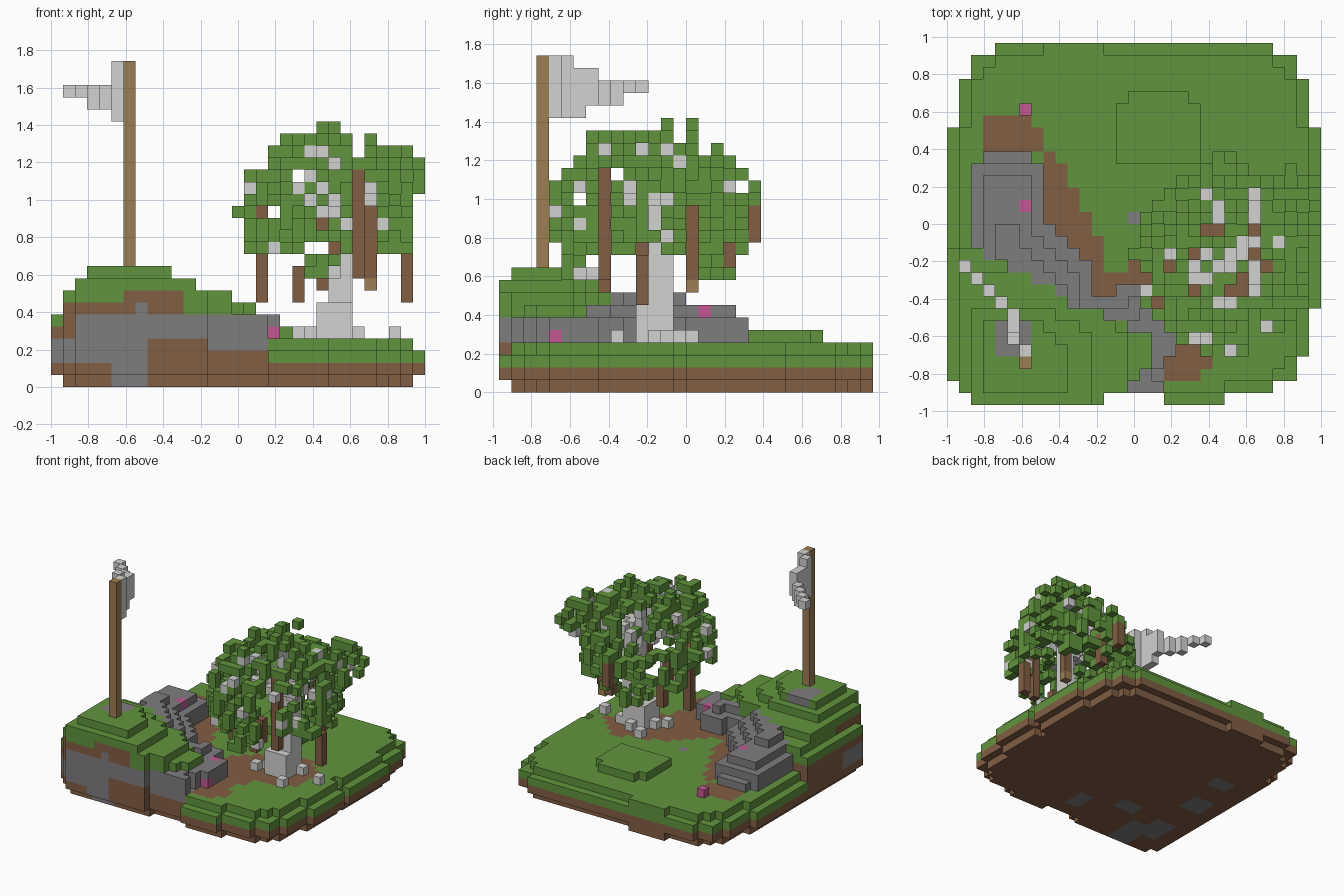
import bpy, math, random
from mathutils import Vector

V = 2 / 31          # block size
random.seed(11)
if "Cube" in bpy.data.objects:
    bpy.data.objects.remove(bpy.data.objects["Cube"], do_unlink=True)


def material(name, r, g, b):
    lin = [((c / 255 + 0.055) / 1.055) ** 2.4 for c in (r, g, b)] + [1]
    m = bpy.data.materials.new(name)
    m.use_nodes = True
    m.diffuse_color = lin
    bsdf = next(n for n in m.node_tree.nodes if n.type == 'BSDF_PRINCIPLED')
    bsdf.inputs["Base Color"].default_value = lin
    bsdf.inputs["Roughness"].default_value = 0.9
    return m


GRASS = material("grass_green", 97, 148, 61)
SOIL = material("soil_brown", 130, 94, 67)
ROCK = material("rock_grey", 127, 125, 127)
PALE = material("pale_grey", 210, 210, 208)
WOOD = material("pole_tan", 157, 126, 82)
PINK = material("flower_pink", 195, 88, 148)

DIRS = [Vector(d) for d in ((1, 0, 0), (-1, 0, 0), (0, 1, 0),
                            (0, -1, 0), (0, 0, 1), (0, 0, -1))]


def blocks(name, cells):
    """Turn {(i, j, k): material} into a mesh of the exposed block faces."""
    verts, faces, slots = {}, [], []
    mats = list(dict.fromkeys(cells.values()))
    for cell, mat in cells.items():
        mid = Vector(cell) + Vector((.5, .5, .5))
        for d in DIRS:
            if tuple(int(c) for c in Vector(cell) + d) in cells:
                continue
            u = Vector((d.y, d.z, d.x)) / 2
            w = d.cross(u)
            quad = []
            for a, b in ((-1, -1), (1, -1), (1, 1), (-1, 1)):
                p = mid + d / 2 + u * a + w * b
                quad.append(verts.setdefault(tuple(round(c) for c in p), len(verts)))
            faces.append(quad)
            slots.append(mats.index(mat))
    mesh = bpy.data.meshes.new(name)
    mesh.from_pydata([((i - 15.5) * V, (j - 15) * V, k * V) for i, j, k in verts], [], faces)
    for m in mats:
        mesh.materials.append(m)
    mesh.polygons.foreach_set("material_index", slots)
    ob = bpy.data.objects.new(name, mesh)
    bpy.context.collection.objects.link(ob)


def box(mat, i0, i1, j0, j1, k0, k1):
    return {(i, j, k): mat for i in range(i0, i1 + 1)
            for j in range(j0, j1 + 1) for k in range(k0, k1 + 1)}


def centre(i, j):
    return (i - 15) * V, (j - 14.5) * V


def cell_at(x, y, z):
    return math.floor(x / V + 15.5), math.floor(y / V + 15), math.floor(z / V)


def inside(x, y, poly):
    hit = False
    for (ax, ay), (bx, by) in zip(poly, poly[1:] + poly[:1]):
        if (ay > y) != (by > y) and x < (bx - ax) * (y - ay) / (by - ay) + ax:
            hit = not hit
    return hit


# Island outline: last row, first column, last column
outline = set()
row = 0
for last, lo, hi in ((0, 2, 12), (1, 1, 26), (3, 0, 28), (7, 0, 29), (13, 0, 30),
                     (14, 0, 29), (22, 0, 30), (26, 1, 29), (28, 2, 28), (29, 4, 26)):
    for j in range(row, last + 1):
        outline |= {(i, j) for i in range(lo, hi + 1)}
    row = last + 1
outline |= {(i, 0) for i in range(18, 23)}
core = {(i, j) for i, j in outline
        if all((i + a, j + b) in outline for a, b in ((1, 0), (-1, 0), (0, 1), (0, -1)))}
core |= {(i, 29) for i in range(8, 13)}

# Ground regions
ridge = [(-.87, .28), (-.78, .39), (-.58, .39), (-.48, .26), (-.48, .02), (-.36, -.08),
         (-.22, -.28), (-.2, -.4), (-.1, -.42), (-.06, -.33), (.08, -.33), (.1, -.45), (.22, -.52),
         (.22, -.7), (.1, -.8), (.16, -.9), (-.03, -.9), (.1, -.76), (.08, -.62),
         (-.1, -.5), (-.28, -.45), (-.55, -.28), (-.87, -.12)]
path = [(-.8, .58), (-.62, .58), (-.48, .47), (-.34, .2), (-.22, -.02), (-.16, -.1),
        (-.16, -.27), (-.05, -.24), (.06, -.12), (.2, 0), (.55, .12), (.8, -.05), (.74, -.3),
        (.42, -.42), (.35, -.58), (.43, -.66), (.35, -.84), (.1, -.84), (.14, -.7), (.1, -.4),
        (-.2, -.46), (-.5, 0), (-.5, .39), (-.8, .39)]


def hill_height(i, j):
    x, y = centre(i, j)
    r = math.hypot(max(0, x + .6), 1.3 * max(0, y + .72))
    h = next((h for lim, h in ((.24, 10), (.37, 9), (.57, 8), (.77, 7)) if r < lim), 4)
    limit = 6 if i == 0 else 7 + i if i < 3 else 10
    return min(h, limit, 9 if j == 0 else 10)


kind, height = {}, {}
for c in outline:
    p = centre(*c)
    kind[c] = ('ridge' if inside(*p, ridge) else 'path' if inside(*p, path)
               else 'hill' if hill_height(*c) > 4 else 'lawn')
    height[c] = hill_height(*c) if kind[c] == 'hill' else 4 if c in core else 3
open_cells = [c for c in outline if kind[c] in ('path', 'lawn')]
for c in outline:
    if kind[c] == 'ridge':
        # ridge steps up away from the open ground, lower at both ends
        depth = min(max(abs(c[0] - o[0]), abs(c[1] - o[1])) for o in open_cells)
        cap = next(h for row, h in ((7, 6), (15, 8), (19, 7), (20, 6), (30, 5)) if c[1] < row)
        height[c] = min(cap, 5 + depth)
    x, y = centre(*c)
    # low rise at the back
    if (abs(x - .12) < .23 and .32 < y < .65) or (abs(x - .12) < .14 and .3 < y < .71):
        height[c] = 5


def cliff(i, k):
    """Layered colours of the steep front of the hill."""
    if k < 2:
        return ROCK if 5 <= i <= 7 else SOIL
    if k < 4:
        return ROCK if i < 8 or (k == 3 and i > 12) else SOIL
    if k < 6:
        return ROCK if i > 1 else SOIL
    if k == 6:
        return ROCK if i == 7 else SOIL if i < 11 else GRASS
    return SOIL if k == 7 and 6 <= i <= 10 else GRASS


def earth(i, j, k):
    """Colour of a ground block from its region and depth."""
    what, top = kind[i, j], k == height[i, j] - 1
    if what == 'hill':
        if top:
            return GRASS
        if j < 6:
            return cliff(i, k)
        return GRASS if k > 4 else SOIL
    if what == 'ridge' and k > 2:
        return ROCK
    if j < 3 and 13 <= i <= 17:
        return ROCK if k == 3 else SOIL
    if what == 'path' and top:
        return SOIL
    return GRASS if k > 1 else SOIL


island = {}
for (i, j), h in height.items():
    for k in range(0 if (i, j) in core else 1, h):
        island[i, j, k] = earth(i, j, k)
# Bare rock around the pole foot and in the lawn
for i, j in ((4, 4), (4, 5), (4, 6), (5, 4), (5, 5), (5, 6), (6, 5), (6, 6), (15, 15)):
    island[i, j, height[i, j] - 1] = ROCK
# Rock patches showing underneath
for i, j, a, b in ((3, 4, 2, 3), (15, 4, 1, 2), (4, 18, 2, 1), (3, 12, 2, 2), (9, 7, 2, 1)):
    island.update(box(ROCK, i, i + a, j, j + b, 0, 0))
# Blossoms set into the ridge
island.update(box(ROCK, 18, 18, 7, 7, 4, height[17, 7] - 1))
for i, j in ((6, 16), (17, 7)):
    island[i, j, height[i, j] - 1] = PINK
island[18, 4, 4] = PINK
blocks("island", island)
blocks("ground_flower", box(PINK, 6, 6, 24, 24, 4, 4))

# Flag and pole
blocks("flag_pole", box(WOOD, 6, 6, 3, 3, 10, 26))
flag = {}
for i, j, lo, hi in ((6, 4, 22, 26), (5, 5, 22, 26), (5, 6, 22, 25), (5, 7, 23, 25), (4, 8, 23, 24),
                     (3, 9, 23, 24), (2, 10, 24, 24), (1, 11, 24, 24)):
    flag.update(box(PALE, i, i, j, j, lo, hi))
blocks("flag", flag)

# Tree trunk, roots and branches
trunk = box(PALE, 22, 24, 11, 13, 4, 6)
trunk.update(box(PALE, 23, 24, 12, 13, 7, 9))
trunk.update(box(PALE, 24, 24, 12, 13, 10, 12))
for i, j in ((20, 11), (21, 12), (25, 13), (25, 9), (23, 14), (28, 12), (21, 15)):
    trunk[i, j, 4] = PALE
blocks("tree_trunk", trunk)

branches = {}
fork = Vector((.57, -.13, .78))
for tip in ((.65, .12, 1.15), (.78, -.1, 1.12), (.7, -.3, .98), (.32, -.3, .97),
            (.45, -.38, 1.2), (.4, .16, 1.1), (.5, -.2, 1.27)):
    for s in range(17):
        p = fork.lerp(Vector(tip), s / 16)
        p.z += .08 * math.sin(math.pi * s / 16)
        branches[cell_at(*p)] = PALE
blocks("tree_branches", branches)

# Hanging roots
vines = {}
for i, j, lo, hi in ((17, 11, 7, 14), (20, 12, 7, 9), (22, 8, 8, 10), (25, 8, 9, 17),
                     (26, 15, 9, 14), (29, 11, 7, 10), (23, 18, 10, 13), (22, 20, 12, 14)):
    vines.update(box(SOIL, i, i, j, j, lo, hi))
vines[26, 15, 8] = WOOD
blocks("hanging_roots", vines)

# Leaf crown: loose shells of leaf blocks with pale twigs, side clumps and stray tips
leaves = {}
crown = ((.47, -.19, .88, .48, .5, .53, .7), (.84, .08, 1.13, .19, .22, .17, .3),
         (.36, -.46, 1.22, .18, .13, .14, 0))
for i in range(14, 31):
    for j in range(3, 22):
        for k in range(9, 21):
            x, y = centre(i, j)
            z = (k + .5) * V
            for cx, cy, cz, rx, ry, rz, hollow in crown:
                e = math.hypot((x - cx) / rx, (y - cy) / ry, (z - cz) / rz)
                if hollow < e < 1 and random.random() < .33 and (k > 10 or 19 < i < 24):
                    leaves[i, j, k] = PALE if random.random() < .07 else GRASS
for tip in ((15, 12, 14), (16, 12, 14), (22, 13, 21), (23, 15, 21), (24, 4, 15), (24, 4, 16),
            (22, 19, 15), (22, 20, 15), (23, 20, 16), (23, 18, 14), (23, 19, 14)):
    leaves[tip] = GRASS
for used in (trunk, branches, vines):
    leaves = {c: m for c, m in leaves.items() if c not in used}
# Keep the two longest roots bare on their outer sides
for vi, vj in ((25, 8), (26, 15)):
    leaves = {(i, j, k): m for (i, j, k), m in leaves.items()
              if not ((vi, vj, k) in vines and (i == vi and j < vj or j == vj and i > vi))}
blocks("leaf_crown", leaves)
